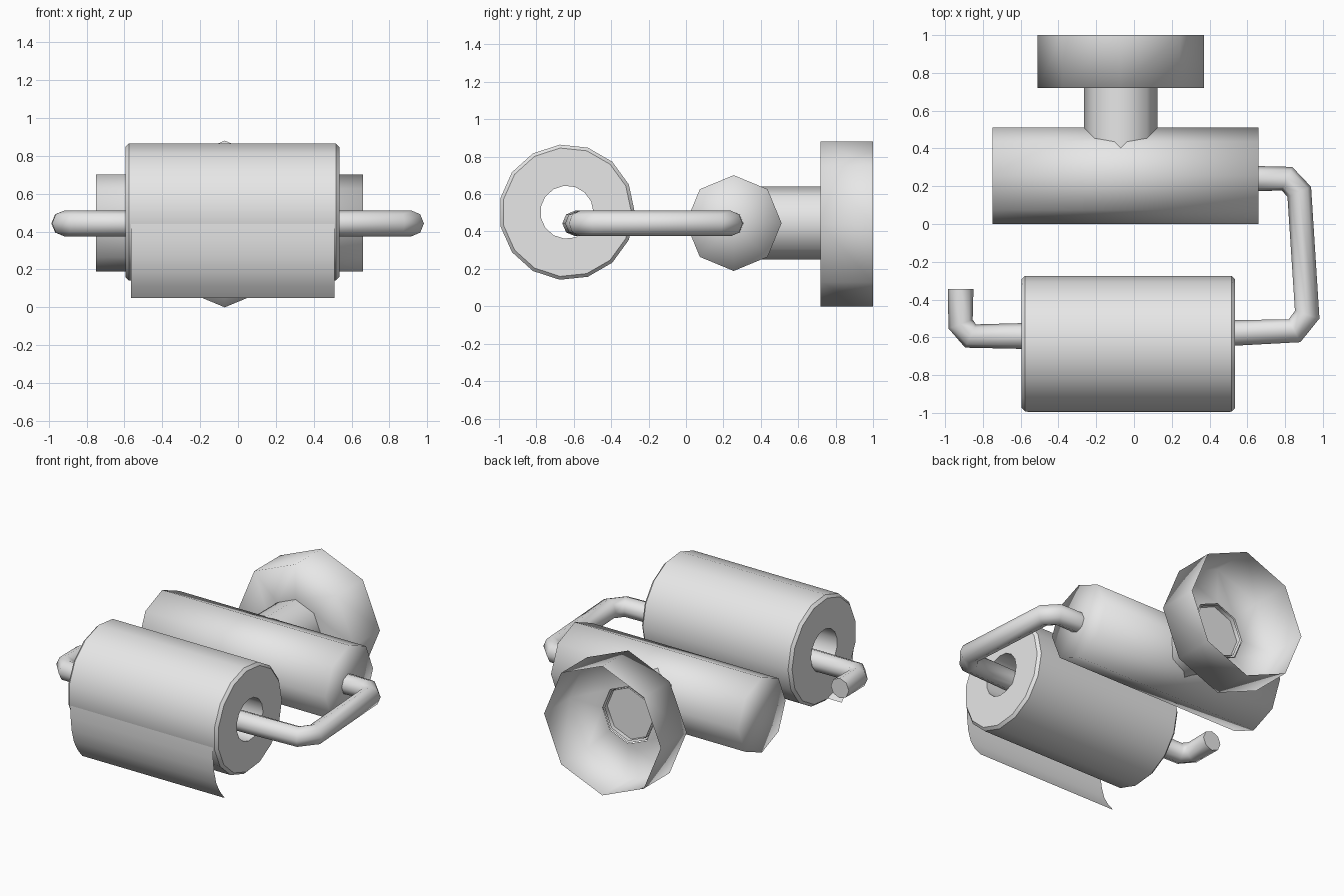
import bpy, bmesh, math
from mathutils import Vector

if "Cube" in bpy.data.objects:
    bpy.data.objects.remove(bpy.data.objects["Cube"], do_unlink=True)

grey = bpy.data.materials.new("light grey")
grey.use_nodes = True
grey.diffuse_color = (0.8, 0.8, 0.8, 1)
grey.node_tree.nodes["Principled BSDF"].inputs["Base Color"].default_value = grey.diffuse_color


def finish(name, bm, smooth_angle):
    """Turn a bmesh into a shaded object."""
    mesh = bpy.data.meshes.new(name)
    bm.to_mesh(mesh)
    bm.free()
    mesh.materials.append(grey)
    obj = bpy.data.objects.new(name, mesh)
    bpy.context.collection.objects.link(obj)
    bpy.ops.object.select_all(action="DESELECT")
    obj.select_set(True)
    bpy.context.view_layer.objects.active = obj
    bpy.ops.object.shade_smooth_by_angle(angle=math.radians(smooth_angle))
    return obj


def lathe(name, axis, centre, profile, sides, smooth_angle, closed=False):
    """Revolve (position along axis, radius) points around the x or y axis."""
    bm = bmesh.new()
    rings = []
    for along, radius in profile:
        ring = []
        for i in range(sides):
            t = math.tau * i / sides
            across, up = radius * math.cos(t), radius * math.sin(t)
            if axis == "X":
                offset = Vector((along, across, up))
            else:
                offset = Vector((across, along, up))
            ring.append(bm.verts.new(Vector(centre) + offset))
        rings.append(ring)
    if closed:
        rings.append(rings[0])
    for a, b in zip(rings, rings[1:]):
        for i in range(sides):
            j = (i + 1) % sides
            bm.faces.new((a[i], a[j], b[j], b[i]))
    bmesh.ops.remove_doubles(bm, verts=bm.verts, dist=0.0001)
    bmesh.ops.dissolve_degenerate(bm, dist=0.0001, edges=bm.edges)
    bmesh.ops.recalc_face_normals(bm, faces=bm.faces)
    return finish(name, bm, smooth_angle)


# Wall cup, open at the back, with a neck recessed into its floor
lathe("wall_cup", "Y", (-0.07, 0, 0.44),
      [(1.0, 0.44), (0.72, 0.44), (0.72, 0.195)], 8, 180)
lathe("neck", "Y", (-0.07, 0, 0.445),
      [(0.38, 0.195), (0.72, 0.195)], 8, 180)
lathe("neck_cap", "Y", (-0.07, 0, 0.445),
      [(0.72, 0.18), (0.69, 0.18), (0.69, 0)], 8, 60)

# Eight-sided cross bar
lathe("cross_bar", "X", (0, 0.255, 0.445),
      [(-0.75, 0), (-0.75, 0.256), (0.66, 0.256), (0.66, 0)], 8, 180)

# Paper roll with soft rims and a hollow core
left, right, outer, core, soft = 0.535, -0.595, 0.363, 0.142, 0.018
lathe("paper_roll", "X", (0, -0.637, 0.503),
      [(right, core), (right, outer - soft), (right + soft, outer),
       (left - soft, outer), (left, outer - soft), (left, core)],
      15, 30, closed=True).rotation_euler = (0, 0, 0)

# Loose sheet hanging from the front of the roll
path = [(-0.995, 0.44), (-0.995, 0.36), (-0.985, 0.27), (-0.96, 0.18),
        (-0.92, 0.11), (-0.87, 0.05)]
bm = bmesh.new()
rows = [[bm.verts.new((x, y, z)) for x in (-0.565, 0.51)] for y, z in path]
for a, b in zip(rows, rows[1:]):
    bm.faces.new((a[0], b[0], b[1], a[1]))
finish("loose_sheet", bm, 60)

# Bent rod: from the bar, around the side, through the roll to a short hook
bends = [(0.6, 0.24), (0.81, 0.24), (0.875, 0.17), (0.917, -0.48),
         (0.85, -0.565), (0.5, -0.578), (-0.6, -0.593), (-0.865, -0.593),
         (-0.918, -0.53), (-0.918, -0.345)]
curve = bpy.data.curves.new("bent_rod", "CURVE")
curve.dimensions = "3D"
curve.bevel_depth = 0.068
curve.bevel_resolution = 2
curve.use_fill_caps = True
spline = curve.splines.new("POLY")
spline.points.add(len(bends) - 1)
for point, (x, y) in zip(spline.points, bends):
    point.co = (x, y, 0.443, 1)
curve.materials.append(grey)
rod = bpy.data.objects.new("bent_rod", curve)
bpy.context.collection.objects.link(rod)
